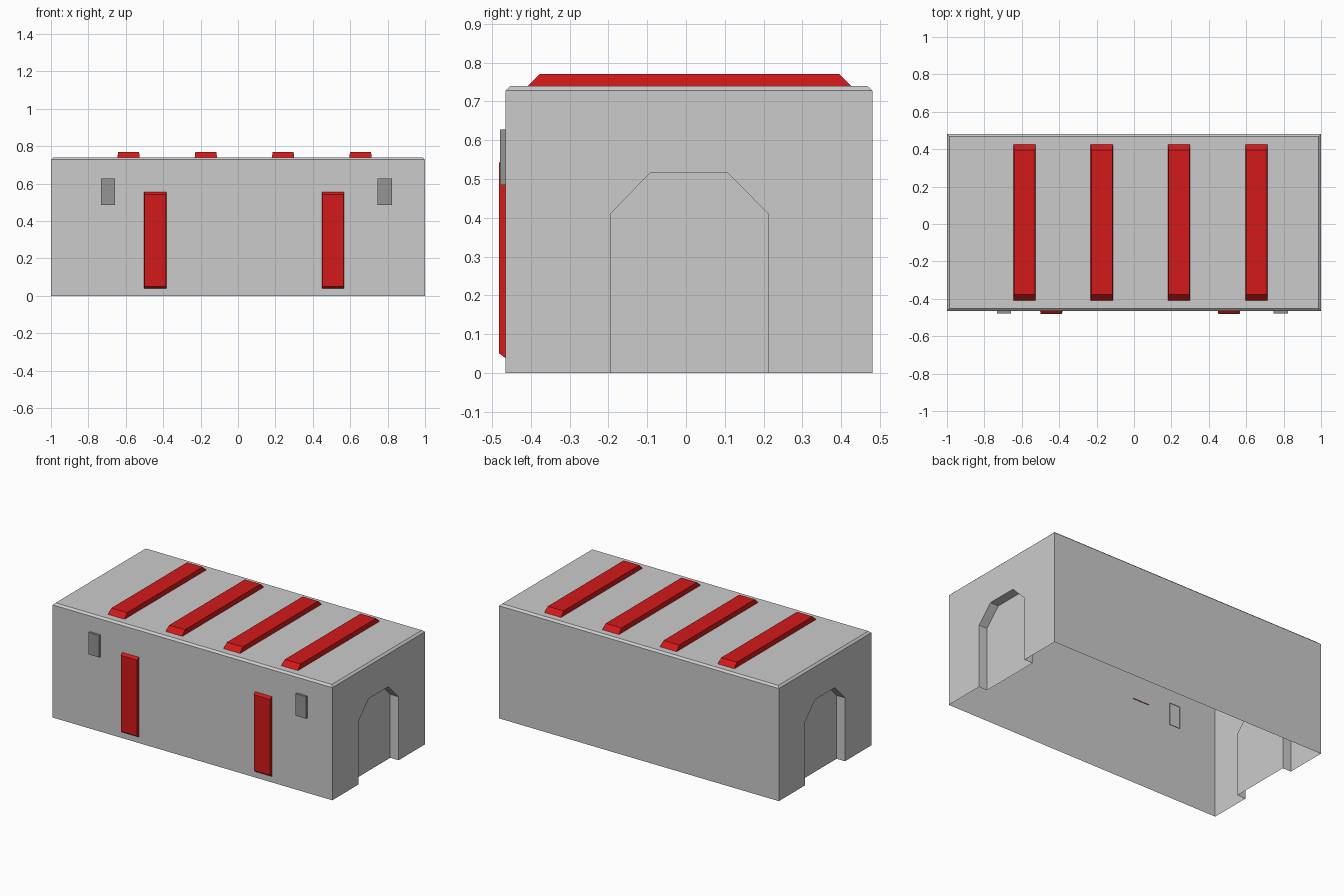
import bpy
import bmesh

if "Cube" in bpy.data.objects:
    bpy.data.objects.remove(bpy.data.objects["Cube"])


def material(name, color):
    mat = bpy.data.materials.new(name)
    mat.diffuse_color = (*color, 1)
    mat.use_nodes = True
    mat.node_tree.nodes["Principled BSDF"].inputs["Base Color"].default_value = mat.diffuse_color
    return mat


def finish(name, bm, mat=None):
    bmesh.ops.remove_doubles(bm, verts=bm.verts, dist=1e-5)
    bmesh.ops.recalc_face_normals(bm, faces=bm.faces)
    mesh = bpy.data.meshes.new(name)
    bm.to_mesh(mesh)
    bm.free()
    obj = bpy.data.objects.new(name, mesh)
    bpy.context.collection.objects.link(obj)
    if mat:
        mesh.materials.append(mat)


def face(bm, points):
    bm.faces.new([bm.verts.new(p) for p in points])


def skirt(bm, lower, upper):
    # Quads joining two closed rings
    for i in range(len(lower)):
        j = (i + 1) % len(lower)
        face(bm, [lower[i], lower[j], upper[j], upper[i]])


def rect(a0, a1, b0, b1):
    return [(a0, b0), (a1, b0), (a1, b1), (a0, b1)]


def open_block(name, base, base_level, top, top_level, place, mat):
    # Raised block without a back face; its rim sinks slightly into the shell
    bm = bmesh.new()
    low = [place(a, b, base_level) for a, b in base]
    high = [place(a, b, top_level) for a, b in top]
    skirt(bm, low, high)
    face(bm, high)
    finish(name, bm, mat)


def on_roof(a, b, level):
    return (a, b, level)


def on_front(a, b, level):
    return (a, -level, b)


red = material("red_paint", (0.65, 0.01, 0.01))
dark = material("dark_grey", (0.3, 0.3, 0.3))

# Hollow body shell, open underneath, with a recessed arch panel at each end
Y0, Y1, EAVE, ROOF, CHAMFER, RECESS = -0.465, 0.48, 0.728, 0.74, 0.013, 0.06
arch = [(0.212, 0), (0.212, 0.41), (0.108, 0.515),
        (-0.093, 0.515), (-0.195, 0.41), (-0.195, 0)]
bm = bmesh.new()
for s in (-1, 1):
    wall = [(Y0, 0), (Y0, EAVE), (Y1, EAVE), (Y1, 0)] + arch
    face(bm, [(s, y, z) for y, z in wall])
    inner = s * (1 - RECESS)
    for (ya, za), (yb, zb) in zip(arch, arch[1:]):
        face(bm, [(s, ya, za), (s, yb, zb), (inner, yb, zb), (inner, ya, za)])
    face(bm, [(inner, y, z) for y, z in arch])
for y in (Y0, Y1):
    face(bm, [(-1, y, 0), (1, y, 0), (1, y, EAVE), (-1, y, EAVE)])
eave = [(x, y, EAVE) for x, y in rect(-1, 1, Y0, Y1)]
roof = [(x, y, ROOF) for x, y in rect(-1 + CHAMFER, 1 - CHAMFER,
                                      Y0 + CHAMFER, Y1 - CHAMFER)]
skirt(bm, eave, roof)
face(bm, roof)
finish("body", bm)

# Roof ribs with sloped ends
for i, x in enumerate((-0.585, -0.172, 0.241, 0.655)):
    open_block(f"roof_rib_{i + 1}",
               rect(x - 0.06, x + 0.06, -0.412, 0.43), 0.736,
               rect(x - 0.056, x + 0.056, -0.378, 0.396), 0.77, on_roof, red)

# Vertical strips on the front wall
for side, x in (("left", -0.442), ("right", 0.508)):
    open_block(f"front_strip_{side}",
               rect(x - 0.06, x + 0.06, 0.036, 0.557), 0.462,
               rect(x - 0.057, x + 0.057, 0.051, 0.542), 0.482, on_front, red)

# Small plates on the front wall
for side, x in (("left", -0.695), ("right", 0.785)):
    plate = rect(x - 0.038, x + 0.038, 0.485, 0.627)
    open_block(f"front_plate_{side}", plate, 0.462, plate, 0.479, on_front, dark)
